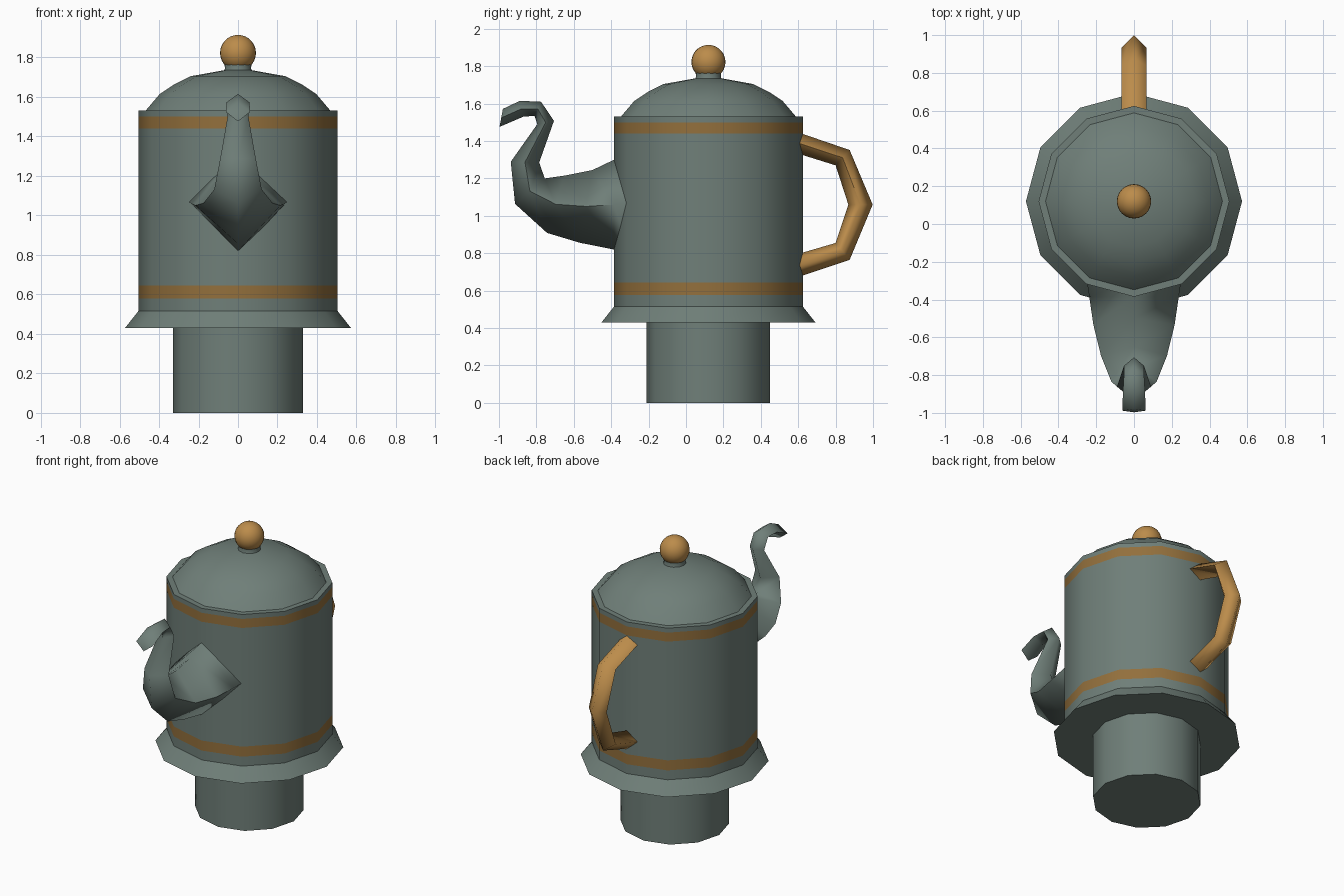
import bpy, bmesh, math
from mathutils import Vector

if "Cube" in bpy.data.objects:
    bpy.data.objects.remove(bpy.data.objects["Cube"])

CY = 0.12      # body axis offset in y
SIDES = 12


def material(name, col):
    m = bpy.data.materials.new(name)
    m.diffuse_color = (*col, 1)
    m.use_nodes = True
    m.node_tree.nodes["Principled BSDF"].inputs["Base Color"].default_value = m.diffuse_color
    return m


GREY = material("grey_green", (0.160, 0.212, 0.190))
GOLD = material("brass", (0.500, 0.262, 0.070))
BAND = material("dark_brass", (0.290, 0.160, 0.045))


def finish(name, bm, mats, limit=50):
    """Recalculate normals, smooth below the angle limit, make the object."""
    bmesh.ops.recalc_face_normals(bm, faces=bm.faces[:])
    for f in bm.faces:
        f.smooth = True
    for e in bm.edges:
        e.smooth = len(e.link_faces) < 2 or e.calc_face_angle(0) < math.radians(limit)
    me = bpy.data.meshes.new(name)
    bm.to_mesh(me)
    bm.free()
    for m in mats:
        me.materials.append(m)
    ob = bpy.data.objects.new(name, me)
    bpy.context.collection.objects.link(ob)
    return ob


def loft(rings):
    """Skin a list of vertex rings and cap both ends."""
    bm = bmesh.new()
    vr = [[bm.verts.new(p) for p in r] for r in rings]
    n = len(vr[0])
    for a, b in zip(vr, vr[1:]):
        for i in range(n):
            j = (i + 1) % n
            bm.faces.new((a[i], a[j], b[j], b[i]))
    bm.faces.new(vr[0])
    bm.faces.new(vr[-1])
    return bm


def lathe(profile, sides=SIDES):
    step = 2 * math.pi / sides
    return loft([[(r * math.cos(i * step), CY + r * math.sin(i * step), z)
                  for i in range(sides)] for r, z in profile])


# foot
finish("foot", lathe([(0.33, 0), (0.33, 0.44)]), [GREY])

# body with flared base and two painted bands
bm = lathe([(0.572, 0.43), (0.505, 0.515), (0.505, 0.578), (0.505, 0.645),
            (0.505, 1.44), (0.505, 1.50), (0.505, 1.53), (0.46, 1.53)])
for f in bm.faces:
    z = f.calc_center_median().z
    if len(f.verts) == 4 and (0.578 < z < 0.645 or 1.44 < z < 1.50):
        f.material_index = 1
finish("body", bm, [GREY, BAND], 35)

# lid and knob stem
finish("lid", lathe([(0.47, 1.528), (0.464, 1.535), (0.397, 1.614), (0.325, 1.662),
                     (0.239, 1.705), (0.066, 1.736)]), [GREY])
finish("knob_stem", lathe([(0.075, 1.72), (0.066, 1.745), (0.07, 1.775)]), [GREY])

# knob
bm = bmesh.new()
bmesh.ops.create_uvsphere(bm, u_segments=24, v_segments=14, radius=0.091)
bmesh.ops.translate(bm, vec=(0, CY, 1.823), verts=bm.verts[:])
finish("knob", bm, [GOLD])

# spout: diamond sections as lower (y, z), upper (y, z), half width
spout = [((-0.30, 0.80), (-0.30, 1.34), 0.25),
         ((-0.385, 0.82), (-0.385, 1.30), 0.237),
         ((-0.567, 0.856), (-0.50, 1.245), 0.215),
         ((-0.743, 0.909), (-0.65, 1.215), 0.175),
         ((-0.914, 1.064), (-0.755, 1.20), 0.12),
         ((-0.937, 1.289), (-0.785, 1.285), 0.09),
         ((-0.795, 1.49), (-0.706, 1.508), 0.053),
         ((-0.81, 1.535), (-0.775, 1.61), 0.053),
         ((-0.87, 1.53), (-0.888, 1.615), 0.058),
         ((-0.997, 1.476), (-0.979, 1.572), 0.062)]
rings = []
for (ly, lz), (uy, uz), w in spout:
    my, mz = (ly + uy) / 2, (lz + uz) / 2
    rings.append([(0, ly, lz), (w, my, mz), (0, uy, uz), (-w, my, mz)])
finish("spout", loft(rings), [GREY], 88)

# handle: diamond sections as outer (y, z), inner (y, z)
handle = [((0.56, 1.46), (0.56, 1.345)), ((0.875, 1.352), (0.80, 1.27)),
          ((0.998, 1.06), (0.868, 1.06)), ((0.875, 0.765), (0.80, 0.855)),
          ((0.56, 0.66), (0.56, 0.785))]
rings = []
for (oy, oz), (iy, iz) in handle:
    my, mz = (oy + iy) / 2, (oz + iz) / 2
    rings.append([(0, oy, oz), (0.066, my, mz), (0, iy, iz), (-0.066, my, mz)])
finish("handle", loft(rings), [GOLD], 100)
